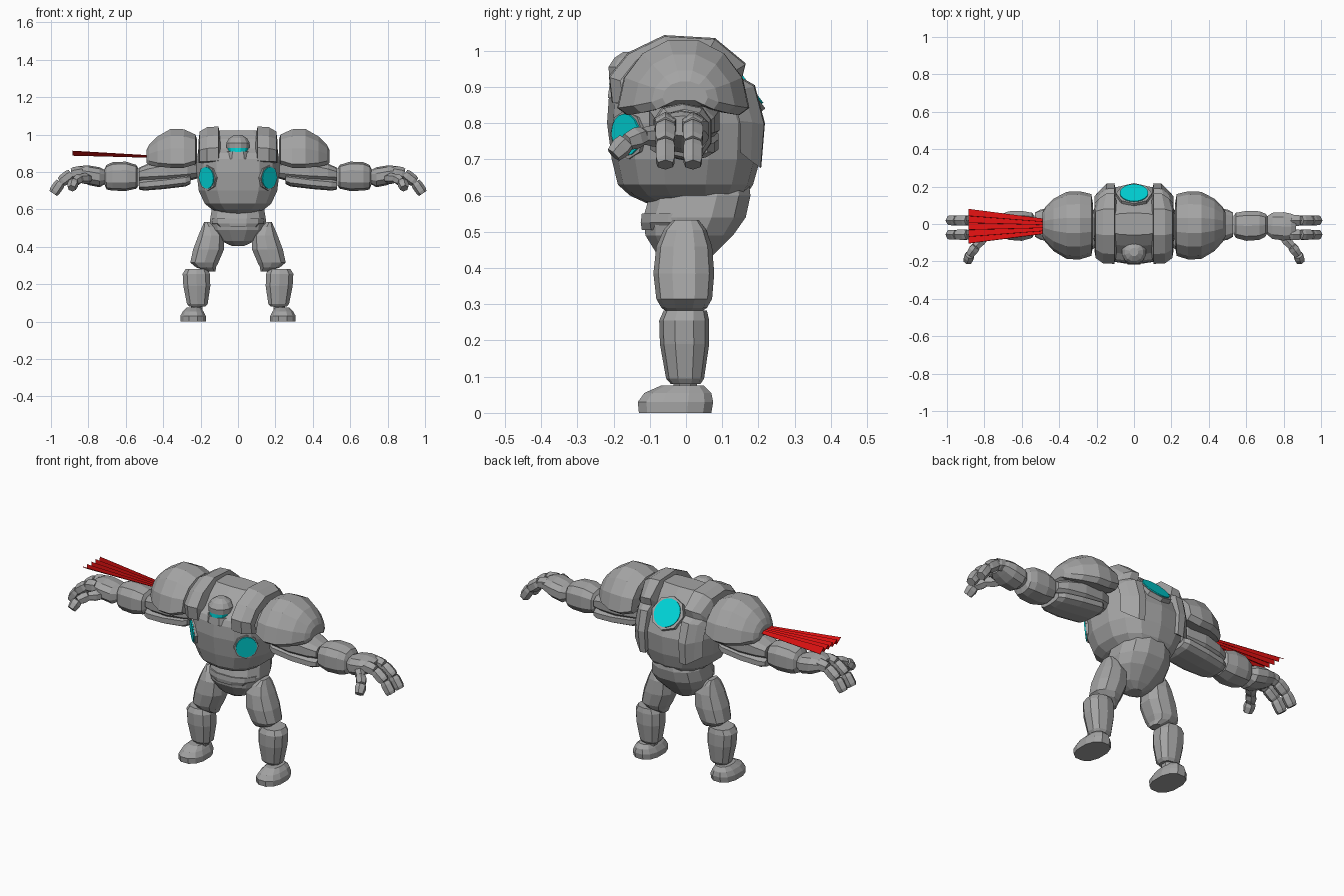
import bpy, bmesh, math
from mathutils import Vector, Matrix

if "Cube" in bpy.data.objects:
    bpy.data.objects.remove(bpy.data.objects["Cube"])


def material(name, rgb):
    m = bpy.data.materials.new(name)
    m.diffuse_color = (*rgb, 1)
    m.use_nodes = True
    m.node_tree.nodes["Principled BSDF"].inputs["Base Color"].default_value = m.diffuse_color
    return m


STONE = material("grey stone", (0.37, 0.37, 0.37))
GLOW = material("cyan glow", (0.0, 0.68, 0.7))
RED = material("red cloth", (0.68, 0.005, 0.005))


def finish(name, bm, mat, mirror=False):
    """Turn a bmesh into an object, optionally mirrored across x = 0."""
    bmesh.ops.recalc_face_normals(bm, faces=bm.faces)
    me = bpy.data.meshes.new(name)
    bm.to_mesh(me)
    bm.free()
    me.materials.append(mat)
    ob = bpy.data.objects.new(name, me)
    bpy.context.collection.objects.link(ob)
    if mirror:
        mod = ob.modifiers.new("Mirror", 'MIRROR')
        mod.use_mirror_merge = False
    return ob


def bridge(bm, rings):
    """Skin a list of vertex rings and cap both ends."""
    n = len(rings[0])
    for a, b in zip(rings, rings[1:]):
        for i in range(n):
            j = (i + 1) % n
            bm.faces.new((a[i], a[j], b[j], b[i]))
    bm.faces.new(rings[0])
    bm.faces.new(rings[-1])


def loft(name, axis, sections, n=12, power=2.4, mat=STONE, mirror=False):
    """Sections are (position, u_min, u_max, v_min, v_max); u, v are y, z or x, y."""
    unit = []
    for i in range(n):
        t = 2 * math.pi * (i + 0.5) / n
        unit.append([math.copysign(abs(f) ** (2 / power), f) for f in (math.cos(t), math.sin(t))])
    mu, mv = max(p[0] for p in unit), max(p[1] for p in unit)
    bm = bmesh.new()
    rings = []
    for p, u0, u1, v0, v1 in sections:
        ring = []
        for c, s in unit:
            u = (u0 + u1) / 2 + c / mu * (u1 - u0) / 2
            v = (v0 + v1) / 2 + s / mv * (v1 - v0) / 2
            ring.append(bm.verts.new((p, u, v) if axis == 'x' else (u, v, p)))
        rings.append(ring)
    bridge(bm, rings)
    return finish(name, bm, mat, mirror)


def tube(name, points, radii, n=6, mirror=True):
    """Faceted limb along a path."""
    bm = bmesh.new()
    pts = [Vector(p) for p in points]
    rings = []
    for i, p in enumerate(pts):
        d = (pts[min(i + 1, len(pts) - 1)] - pts[max(i - 1, 0)]).normalized()
        side = d.cross(Vector((0, 0, 1))).normalized()
        up = side.cross(d)
        rings.append([bm.verts.new(p + radii[i] * (side * math.cos(a) + up * math.sin(a)))
                      for a in [2 * math.pi * (k + 0.5) / n for k in range(n)]])
    bridge(bm, rings)
    return finish(name, bm, STONE, mirror)


def disc(name, centre, normal, rx, ry, depth, mat, mirror=False, n=16):
    """Elliptical plate facing along normal, its face at centre."""
    bm = bmesh.new()
    z = Vector(normal).normalized()
    x = Vector((0, 0, 1)).cross(z).normalized()
    rot = Matrix((x, z.cross(x), z)).transposed()
    rings = []
    for h in (-depth, 0):
        rings.append([bm.verts.new(Vector(centre) + rot @ Vector(
            (rx * math.cos(2 * math.pi * i / n), ry * math.sin(2 * math.pi * i / n), h)))
            for i in range(n)])
    bridge(bm, rings)
    return finish(name, bm, mat, mirror)


# Torso and pelvis
loft("torso", 'z', [(.575, -.08, .08, -.1, .13), (.6, -.14, .14, -.155, .165),
                    (.63, -.178, .178, -.188, .185), (.7, -.21, .21, -.205, .205),
                    (.8, -.222, .222, -.218, .212), (.87, -.22, .22, -.213, .185),
                    (.9, -.215, .215, -.2, .16), (.925, -.212, .212, -.165, .138),
                    (.975, -.2, .2, -.12, .1), (1.022, -.15, .15, -.06, .06)], n=14, power=2.5)
loft("pelvis", 'z', [(.405, -.035, .035, -.04, .04), (.43, -.09, .09, -.075, .07),
                     (.49, -.14, .14, -.112, .13), (.54, -.15, .15, -.118, .165),
                     (.6, -.14, .14, -.1, .178), (.66, -.1, .1, -.09, .17)], n=12)
loft("belt", 'z', [(.505, -.12, .12, -.122, .1), (.525, -.14, .14, -.125, .1),
                   (.55, -.14, .14, -.122, .1)], n=12)

# Collar ridges arching over each side of the torso, from the chest down the back
arch = [(-.205, .86, 1), (-.213, .93, 1), (-.16, .995, 1), (-.06, 1.043, 1),
        (.08, 1.035, 1), (.165, .965, .9), (.155, .925, .95), (.19, .905, .9),
        (.218, .8, .88), (.208, .68, .85)]
bm = bmesh.new()
rings = []
for y, z, k in arch:
    d = Vector((0, y, z - .82)).normalized() * .07
    rings.append([bm.verts.new(v) for v in (
        (.105, y, z), (.165 * k, y * .99, z - .004), (.205 * k, y - d.y * .5, z - d.z * .4),
        (.21, y - d.y, z - d.z), (.09, y - d.y, z - d.z))])
bridge(bm, rings)
finish("collar_ridge", bm, STONE, True)

# Head dome with a glowing slit below it
loft("head", 'z', [(.927, -.06, .06, -.212, -.092), (.955, -.063, .063, -.214, -.088),
                   (.98, -.048, .048, -.198, -.102), (.997, -.022, .022, -.172, -.128)],
     n=12, power=2)
loft("face_slit", 'z', [(.907, -.05, .05, -.212, -.1), (.929, -.056, .056, -.211, -.1)],
     n=12, power=2, mat=GLOW)
loft("neck_socket", 'z', [(.87, -.07, .07, -.216, -.08), (.908, -.06, .06, -.211, -.09)], n=8)

# Glowing lenses on the chest and upper back, each in a rim
disc("chest_rim", (.166, -.164, .768), (.7, -.7, -.08), .064, .068, .05, STONE, True, 8)
disc("chest_lens", (.17, -.168, .768), (.7, -.7, -.08), .054, .058, .006, GLOW, True)
disc("back_rim", (0, .164, .914), (0, .8, .6), .095, .092, .07, STONE, n=8)
disc("back_lens", (0, .168, .917), (0, .8, .6), .076, .076, .006, GLOW, n=20)

# Shoulder: an arched shell, tall at the middle and reaching down front and back
bm = bmesh.new()
rings = []
for x, y0, y1, z0, z1 in [(.218, -.11, .1, .85, .97), (.228, -.17, .16, .84, 1.0),
                          (.29, -.19, .175, .822, 1.028), (.36, -.187, .172, .822, 1.03),
                          (.43, -.145, .135, .828, .99), (.475, -.095, .09, .838, .945),
                          (.49, -.065, .06, .85, .915)]:
    cy, hy = (y0 + y1) / 2, (y1 - y0) / 2
    pts = [(cy + hy * math.cos(math.pi * i / 7),
            z0 + .02 + (z1 - z0 - .02) * math.sin(math.pi * i / 7) / math.sin(math.pi * 3 / 7))
           for i in range(8)]
    pts += [(cy - hy * .85, z0), (cy - hy * .45, z0 + .012), (cy + hy * .45, z0 + .012),
            (cy + hy * .85, z0)]
    rings.append([bm.verts.new((x, y, z)) for y, z in pts])
bridge(bm, rings)
finish("shoulder", bm, STONE, True)

# Arm and forearm
loft("upper_arm", 'x', [(.2, -.06, .06, .77, .86), (.27, -.095, .085, .75, .88),
                        (.38, -.102, .092, .74, .875), (.48, -.088, .078, .745, .845),
                        (.53, -.066, .06, .75, .822)], n=10, power=2.7, mirror=True)
loft("lower_arm_plate", 'x', [(.255, -.085, .075, .735, .79), (.28, -.1, .09, .722, .79),
                              (.4, -.1, .09, .708, .775), (.5, -.085, .078, .70, .765),
                              (.53, -.068, .06, .706, .755)], n=10, power=2.7, mirror=True)
loft("forearm", 'x', [(.533, -.055, .045, .725, .82), (.545, -.075, .06, .71, .838),
                      (.6, -.09, .07, .698, .855), (.67, -.085, .068, .7, .852),
                      (.702, -.068, .056, .706, .838), (.715, -.045, .04, .735, .815)],
     n=10, power=2.7, mirror=True)

# Hand: palm, two fingers and a thumb, in short segments
loft("palm", 'x', [(.71, -.055, .04, .735, .81), (.74, -.08, .06, .718, .825),
                   (.8, -.088, .063, .73, .835), (.84, -.08, .055, .75, .832),
                   (.865, -.065, .045, .765, .82)], n=10, mirror=True)
for tag, y in (("rear", .019), ("front", -.057)):
    joints = [(.83, y, .8), (.89, y, .79), (.948, y, .745), (.988, y, .685)]
    for k in range(3):
        a, b = Vector(joints[k]), Vector(joints[k + 1])
        r = .034 - .002 * k
        tube(f"{tag}_finger_{k + 1}", [a, a.lerp(b, .25), a.lerp(b, .8), b],
             [r * .85, r, r * .97, r * .8])
thumb = [(.8, -.07, .765), (.845, -.12, .765), (.878, -.165, .748), (.889, -.2, .712)]
for k in range(3):
    a, b = Vector(thumb[k]), Vector(thumb[k + 1])
    tube(f"thumb_{k + 1}", [a, a.lerp(b, .4), b], [.026, .03, .023])

# Legs
loft("thigh", 'z', [(.268, .12, .165, -.035, .025), (.29, .118, .225, -.068, .058),
                    (.315, .105, .255, -.082, .072), (.385, .075, .24, -.09, .078),
                    (.46, .075, .212, -.082, .072), (.505, .115, .193, -.062, .056),
                    (.533, .155, .18, -.035, .035)], n=10, mirror=True)
loft("shin", 'z', [(.08, .175, .262, -.042, .04), (.095, .162, .273, -.055, .05),
                   (.19, .148, .292, -.072, .064), (.255, .15, .296, -.074, .064),
                   (.282, .165, .28, -.062, .058)], n=10, mirror=True)
loft("ankle", 'z', [(.06, .19, .25, -.035, .03), (.09, .19, .25, -.035, .03)], n=8, mirror=True)
loft("foot", 'z', [(0, .172, .308, -.13, .07), (.03, .172, .308, -.133, .075),
                   (.055, .185, .295, -.115, .07), (.075, .2, .275, -.07, .05)],
     n=12, mirror=True)

# Fan of overlapping cloth blades trailing from one shoulder
bm = bmesh.new()
BLADES = 5
rows = []
for x, y0, y1, z, h in ((-.46, -.05, .025, .882, .005), (-.885, -.105, .08, .9, .012)):
    row = []
    for i in range(BLADES):
        for f, s in ((.03, 1), (1, -1)):
            row.append(bm.verts.new((x, y0 + (y1 - y0) * (i + f) / BLADES, z + h * s)))
    rows.append(row)
for i in range(2 * BLADES - 1):
    bm.faces.new((rows[0][i], rows[1][i], rows[1][i + 1], rows[0][i + 1]))
fan = finish("cloth_fan", bm, RED)
mod = fan.modifiers.new("Thickness", 'SOLIDIFY')
mod.thickness = .003
mod.offset = 0
